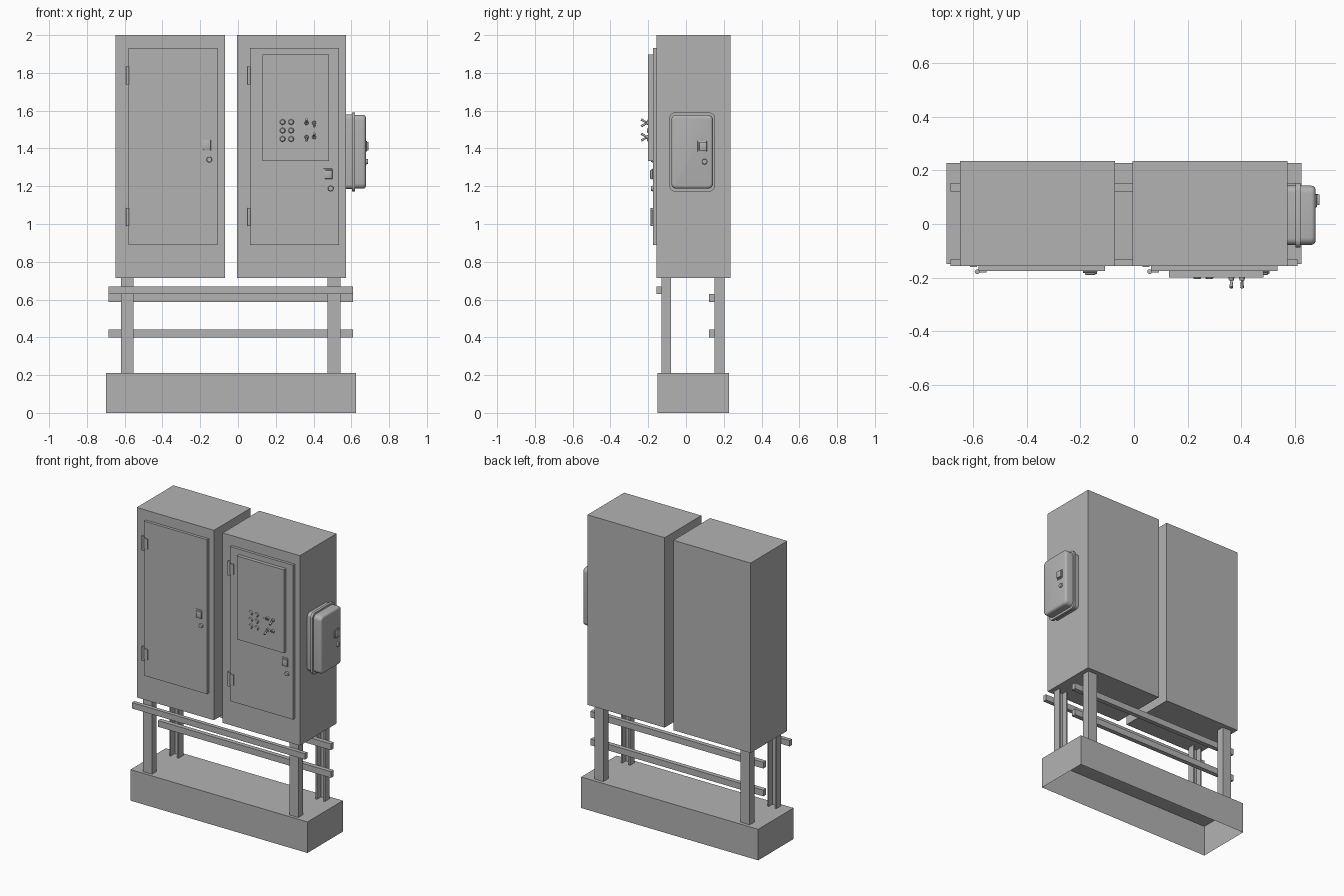
import bpy, bmesh, math
from mathutils import Matrix, Vector

cube = bpy.data.objects.get("Cube")
if cube:
    bpy.data.objects.remove(cube, do_unlink=True)

grey = bpy.data.materials.new("cabinet grey")
grey.use_nodes = True
grey.diffuse_color = (0.45, 0.45, 0.45, 1)
grey.node_tree.nodes["Principled BSDF"].inputs["Base Color"].default_value = (0.45, 0.45, 0.45, 1)


def finish(name, bm, smooth=False):
    bmesh.ops.recalc_face_normals(bm, faces=bm.faces)
    mesh = bpy.data.meshes.new(name)
    bm.to_mesh(mesh)
    bm.free()
    mesh.materials.append(grey)
    obj = bpy.data.objects.new(name, mesh)
    bpy.context.collection.objects.link(obj)
    if smooth:
        bpy.ops.object.select_all(action='DESELECT')
        obj.select_set(True)
        bpy.context.view_layer.objects.active = obj
        bpy.ops.object.shade_smooth_by_angle(angle=math.radians(35))
    return obj


def box_mesh(x, y, z):
    """Box from (min, max) pairs."""
    bm = bmesh.new()
    bmesh.ops.create_cube(bm, size=1)
    for v in bm.verts:
        for i, (lo, hi) in enumerate((x, y, z)):
            v.co[i] = hi if v.co[i] > 0 else lo
    return bm


def box(name, x, y, z, bevel=0):
    bm = box_mesh(x, y, z)
    if bevel:
        bmesh.ops.bevel(bm, geom=bm.edges[:], offset=bevel, segments=2, affect='EDGES', profile=0.5)
    return finish(name, bm, bevel > 0)


def rod(name, start, end, r1, r2=None, sides=16):
    """Cylinder or cone between two points."""
    start, end = Vector(start), Vector(end)
    d = end - start
    turn = d.to_track_quat('Z', 'Y').to_matrix().to_4x4()
    bm = bmesh.new()
    bmesh.ops.create_cone(bm, cap_ends=True, segments=sides, radius1=r1,
                          radius2=r1 if r2 is None else r2, depth=d.length,
                          matrix=Matrix.Translation((start + end) / 2) @ turn)
    return finish(name, bm, True)


def rounded_box(name, x, y, z, corner, edge=0):
    """Box rounded in the side outline, optionally softened on its outer face."""
    bm = box_mesh(x, y, z)
    along = [e for e in bm.edges if abs(e.verts[0].co.x - e.verts[1].co.x) > 1e-4]
    bmesh.ops.bevel(bm, geom=along, offset=corner, segments=6, affect='EDGES', profile=0.5)
    if edge:
        rim = [e for e in bm.edges if all(v.co.x > x[1] - 1e-4 for v in e.verts)]
        bmesh.ops.bevel(bm, geom=rim, offset=edge, segments=4, affect='EDGES', profile=0.5)
    return finish(name, bm, True)


def channel(name, x, y, z, wall, open_dir):
    """Upright C channel whose open side faces +y or -y."""
    back, lip = y if open_dir > 0 else y[::-1]
    inner = back + open_dir * wall
    outline = [(x[0], back), (x[1], back), (x[1], lip), (x[1] - wall, lip),
               (x[1] - wall, inner), (x[0] + wall, inner), (x[0] + wall, lip), (x[0], lip)]
    bm = bmesh.new()
    face = bm.faces.new([bm.verts.new((px, py, z[0])) for px, py in outline])
    ext = bmesh.ops.extrude_face_region(bm, geom=[face])
    for v in ext["geom"]:
        if isinstance(v, bmesh.types.BMVert):
            v.co.z = z[1]
    return finish(name, bm)


# Plinth, hollow from below
bm = box_mesh((-0.70, 0.625), (-0.15, 0.228), (0, 0.21))
bmesh.ops.delete(bm, geom=[f for f in bm.faces if f.calc_center_median().z < 0.01], context='FACES_ONLY')
finish("plinth", bm)

# Stand legs and cross rails
for side, x in (("right", (-0.62, -0.553)), ("left", (0.475, 0.543))):
    channel("front_leg_" + side, x, (-0.13, -0.08), (0.21, 0.715), 0.01, 1)
    channel("back_leg_" + side, x, (0.152, 0.205), (0.21, 0.715), 0.01, -1)
rail_x = (-0.685, 0.61)
box("front_rail", rail_x, (-0.156, -0.13), (0.63, 0.67))
box("back_upper_rail", rail_x, (0.122, 0.152), (0.588, 0.63))
box("back_lower_rail", rail_x, (0.122, 0.152), (0.4, 0.442))

# Cabinets with doors, hinges, latches and locks
FRONT, DOOR = -0.157, -0.176
for side, x, latch_z in (("right", -0.648, 1.388), ("left", -0.005, 1.235)):
    box("cabinet_" + side, (x, x + 0.578), (FRONT, 0.235), (0.715, 2))
    box("door_" + side, (x + 0.068, x + 0.54), (DOOR, FRONT), (0.888, 1.933))
    for place, z in (("lower", 0.99), ("upper", 1.738)):
        name = f"hinge_{place}_{side}_"
        hx = x + 0.063
        rod(name + "pin", (hx, DOOR - 0.002, z), (hx, DOOR - 0.002, z + 0.095), 0.009, sides=12)
        box(name + "door_leaf", (hx, hx + 0.035), (DOOR - 0.004, DOOR), (z + 0.012, z + 0.083))
        box(name + "frame_leaf", (hx - 0.026, hx), (FRONT - 0.004, FRONT), (z + 0.012, z + 0.083))
    lx = x + 0.457
    box("latch_base_" + side, (lx, lx + 0.047), (DOOR - 0.006, DOOR), (latch_z, latch_z + 0.058), 0.002)
    box("latch_handle_" + side, (lx + 0.008, lx + 0.047), (DOOR - 0.014, DOOR - 0.005),
        (latch_z + 0.004, latch_z + 0.05), 0.003)
    rod("lock_" + side, (lx + 0.039, DOOR, latch_z - 0.047), (lx + 0.039, DOOR - 0.01, latch_z - 0.047), 0.015, 0.013)

# Control panel with push buttons and toggle switches
PANEL = -0.2
box("control_panel", (0.131, 0.483), (PANEL, DOOR), (1.333, 1.897))
for col, x in enumerate((0.236, 0.281)):
    for row, z in enumerate((1.45, 1.495, 1.54)):
        rod(f"button_{col}_{row}", (x, PANEL, z), (x, PANEL - 0.006, z), 0.015, 0.011)
for col, x in enumerate((0.363, 0.403)):
    for row, z in enumerate((1.46, 1.535)):
        tilt = 0.018 if (col + row) % 2 else -0.018
        name = f"toggle_{col}_{row}_"
        rod(name + "collar", (x, PANEL, z), (x, PANEL - 0.01, z), 0.011, 0.009, 12)
        rod(name + "lever", (x, PANEL - 0.006, z), (x, PANEL - 0.037, z + tilt), 0.004, 0.007, 12)

# Side junction box with rim and latch
rounded_box("side_box_base", (0.572, 0.603), (-0.078, 0.143), (1.185, 1.58), 0.025)
rounded_box("side_box_rim", (0.603, 0.62), (-0.088, 0.153), (1.172, 1.59), 0.03)
rounded_box("side_box_cover", (0.62, 0.677), (-0.078, 0.143), (1.187, 1.578), 0.028, 0.016)
box("side_box_latch_base", (0.675, 0.682), (0.062, 0.11), (1.383, 1.44), 0.002)
handle = box("side_box_latch_handle", (0.681, 0.692), (0.07, 0.11), (1.388, 1.435), 0.003)
rod("side_box_lock", (0.675, 0.098, 1.33), (0.687, 0.098, 1.33), 0.015, 0.013)
